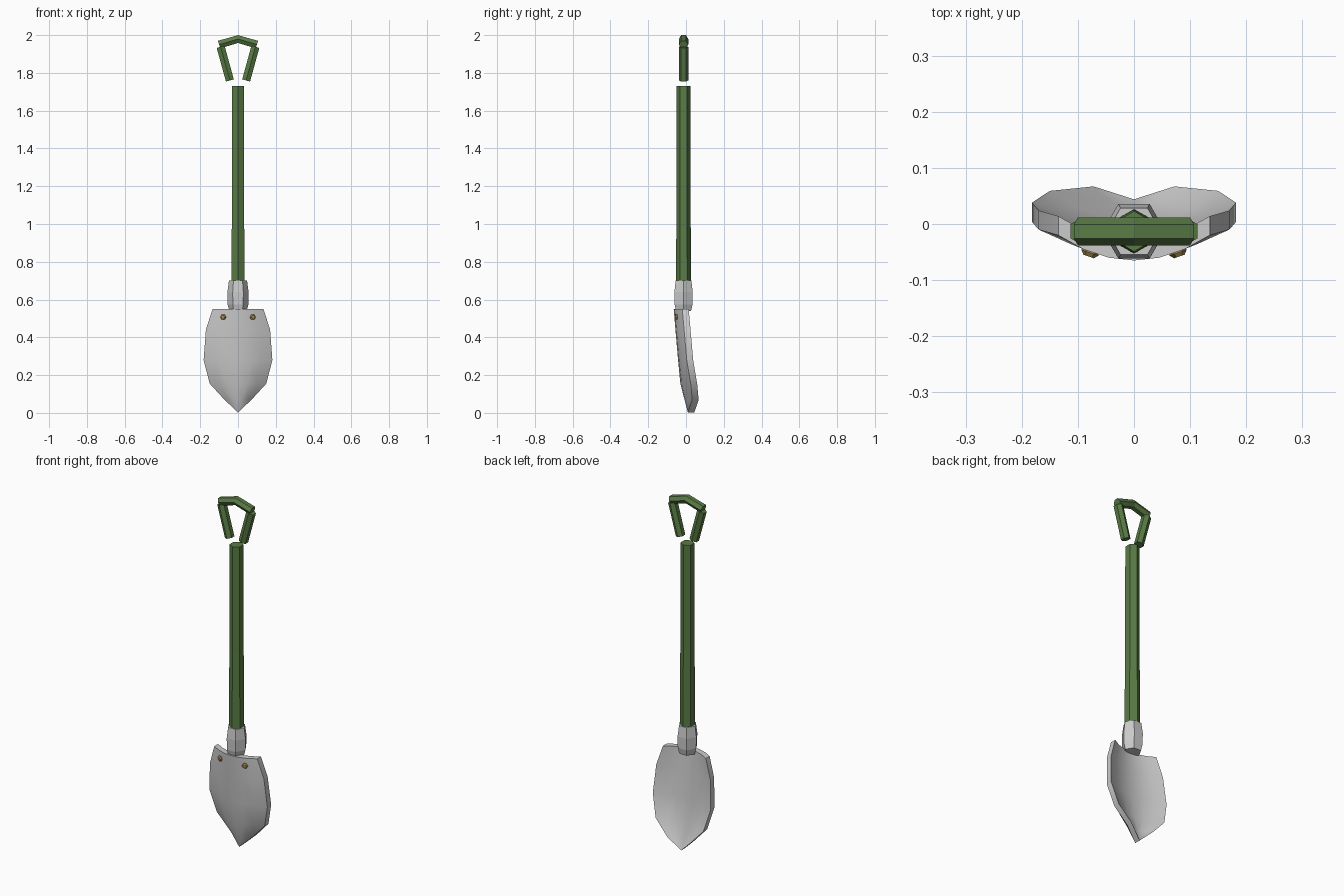
import bpy, bmesh
from math import pi, cos, sin
from mathutils import Vector

if "Cube" in bpy.data.objects:
    bpy.data.objects.remove(bpy.data.objects["Cube"])

YC = -0.013  # shaft axis depth


def material(name, rgb):
    m = bpy.data.materials.new(name)
    m.diffuse_color = (*rgb, 1)
    m.use_nodes = True
    m.node_tree.nodes["Principled BSDF"].inputs["Base Color"].default_value = m.diffuse_color
    return m


GREEN = material("green_paint", (0.10, 0.20, 0.06))
BRASS = material("brass", (0.42, 0.29, 0.10))


def finish(name, bm, mat=None):
    bmesh.ops.recalc_face_normals(bm, faces=bm.faces[:])
    me = bpy.data.meshes.new(name)
    bm.to_mesh(me)
    bm.free()
    ob = bpy.data.objects.new(name, me)
    bpy.context.collection.objects.link(ob)
    if mat:
        me.materials.append(mat)
    return ob


def loft(name, rings, mat=None):
    """Skin a list of equal-length point rings and cap both ends."""
    bm = bmesh.new()
    vs = [[bm.verts.new(p) for p in ring] for ring in rings]
    n = len(vs[0])
    for a, b in zip(vs, vs[1:]):
        for i in range(n):
            j = (i + 1) % n
            bm.faces.new((a[i], a[j], b[j], b[i]))
    bm.faces.new(vs[0])
    bm.faces.new(vs[-1])
    return finish(name, bm, mat)


def hexagon(c, r, u, v, start=0.0):
    c, u, v = Vector(c), Vector(u), Vector(v)
    return [c + r * (cos(start + k * pi / 3) * u + sin(start + k * pi / 3) * v)
            for k in range(6)]


X, Y = (1, 0, 0), (0, 1, 0)

# Shaft, slightly thicker at the lower end
loft("shaft", [hexagon((0, YC, z), r, X, Y, pi / 6)
               for z, r in ((0.66, 0.040), (0.87, 0.039), (1.13, 0.037), (1.73, 0.036))], GREEN)

# Socket joining shaft to blade
loft("socket", [hexagon((0, YC, z), r, X, Y)
                for z, r in ((0.54, 0.046), (0.575, 0.055), (0.64, 0.056), (0.70, 0.048))])

# Grip: two side bars and a bent top bar
for side, s in (("left", -1), ("right", 1)):
    a, b = Vector((s * 0.043, YC, 1.76)), Vector((s * 0.092, YC, 1.938))
    u = (b - a).normalized().cross(Vector(Y))
    loft("grip_side_" + side, [hexagon(p, 0.025, u, Y, pi / 6) for p in (a, b)], GREEN)

rings = []
for x, z, u in ((-0.100, 1.950, (-0.34, 0, 0.94)), (0, 1.979, (0, 0, 1)),
                (0.100, 1.950, (0.34, 0, 0.94))):
    rings.append(hexagon((x, YC, z), 0.025, Vector(u) * 0.96, Y, pi / 6))
loft("grip_top", rings, GREEN)

# Blade: rows of z, half width, centre depth, edge depth; dished and pointed
ROWS = ((0.55, 0.135, -0.065, -0.020), (0.44, 0.170, -0.056, -0.010),
        (0.28, 0.182, -0.042, 0.004), (0.155, 0.150, -0.030, 0.025),
        (0.070, 0.072, -0.008, 0.033))
COLS = [k / 3 for k in range(-3, 4)]
THICK = 0.034
bm = bmesh.new()
grid = [[bm.verts.new((u * w, yc + (ye - yc) * u * u, z)) for u in COLS]
        for z, w, yc, ye in ROWS]
tip = bm.verts.new((0, 0.010, 0.002))
for a, b in zip(grid, grid[1:]):
    for i in range(len(COLS) - 1):
        bm.faces.new((a[i], a[i + 1], b[i + 1], b[i]))
for p, q in zip(grid[-1], grid[-1][1:]):
    bm.faces.new((p, q, tip))
back = bmesh.ops.extrude_face_region(bm, geom=bm.faces[:])["geom"]
for v in (g for g in back if isinstance(g, bmesh.types.BMVert)):
    v.co.y += THICK
blade = finish("blade", bm)
bpy.context.view_layer.objects.active = blade
blade.select_set(True)
bpy.ops.object.shade_smooth_by_angle(angle=pi / 6)

# Rivets set square to the dished face
for side, s in (("left", -1), ("right", 1)):
    n = Vector((s * 0.35, -1, 0)).normalized()
    u = n.cross(Vector((0, 0, 1)))
    base = Vector((s * 0.074, -0.038, 0.507))
    loft("rivet_" + side, [hexagon(base + n * d, r, u, (0, 0, 1))
                           for d, r in ((-0.010, 0.016), (0.014, 0.016), (0.021, 0.010))], BRASS)
